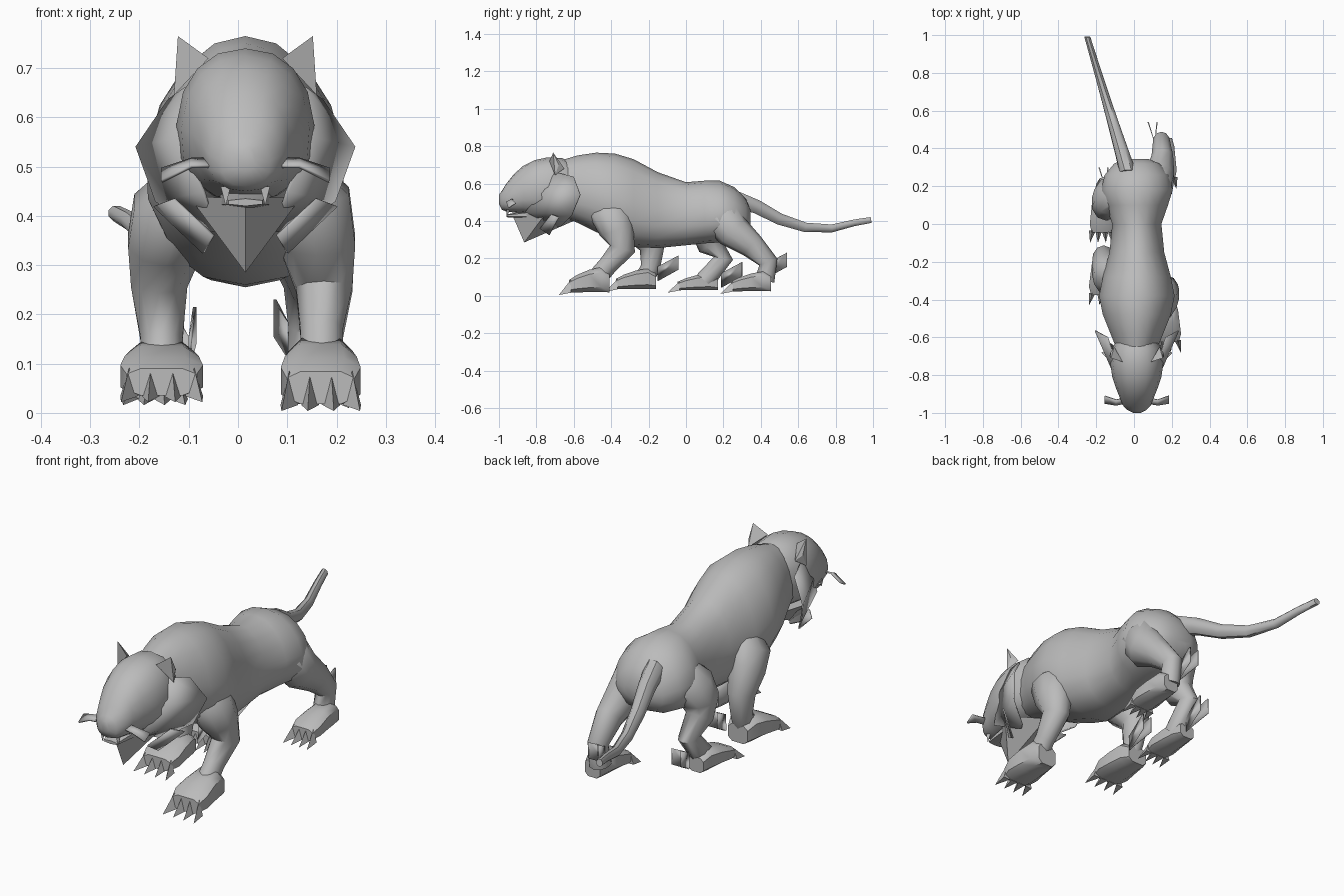
import bpy, bmesh, math
from mathutils import Vector

if "Cube" in bpy.data.objects:
    bpy.data.objects.remove(bpy.data.objects["Cube"])

fur = bpy.data.materials.new("grey_fur")
fur.use_nodes = True
GREY = (0.5, 0.5, 0.5, 1)
fur.diffuse_color = GREY
fur.node_tree.nodes["Principled BSDF"].inputs["Base Color"].default_value = GREY
HEAD_X = 0.015  # centre line of the head


def finish(name, bm, angle):
    """Turn a bmesh into a shaded object."""
    bmesh.ops.recalc_face_normals(bm, faces=bm.faces)
    mesh = bpy.data.meshes.new(name)
    bm.to_mesh(mesh)
    bm.free()
    mesh.materials.append(fur)
    obj = bpy.data.objects.new(name, mesh)
    bpy.context.collection.objects.link(obj)
    bpy.ops.object.select_all(action='DESELECT')
    obj.select_set(True)
    bpy.context.view_layer.objects.active = obj
    bpy.ops.object.shade_smooth_by_angle(angle=math.radians(angle))
    return obj


def hull(name, points):
    """Solid faceted piece wrapped around a few points."""
    bm = bmesh.new()
    verts = [bm.verts.new(p) for p in points]
    bmesh.ops.convex_hull(bm, input=verts)
    finish(name, bm, angle=25)


def strip(name, points):
    """Thin plate running through pairs of points."""
    bm = bmesh.new()
    verts = [bm.verts.new(p) for p in points]
    for a, b, c, d in zip(verts[::2], verts[1::2], verts[2::2], verts[3::2]):
        bm.faces.new((a, b, d, c))
    obj = finish(name, bm, angle=25)
    solid = obj.modifiers.new("Thickness", 'SOLIDIFY')
    solid.thickness = .007
    solid.offset = 0


def both_sides(builder, name, points):
    for side, sign in (("left", 1), ("right", -1)):
        builder(side + "_" + name, [(HEAD_X + sign * x, y, z) for x, y, z in points])


def loft(name, sections, sides=10, upright=False, power=1, turn=.5, egg=0):
    """Skin rings given as (centre, half width, half height); egg narrows the top."""
    bm = bmesh.new()
    rings = []
    centres = [Vector(section[0]) for section in sections]
    for i, (centre, width, height) in enumerate(sections):
        along = centres[min(i + 1, len(centres) - 1)] - centres[max(i - 1, 0)]
        up = Vector((0, 0, 1)) if upright else along.cross(Vector((1, 0, 0))).normalized()
        ring = []
        for k in range(sides):
            angle = math.tau * (k + turn) / sides
            c, s = math.cos(angle), math.sin(angle)
            across = math.copysign(abs(c) ** power, c) * (1 - egg * s) * width
            rise = math.copysign(abs(s) ** power, s) * height
            ring.append(bm.verts.new(centres[i] + Vector((across, 0, 0)) + up * rise))
        rings.append(ring)
    for ring, following in zip(rings, rings[1:]):
        for k in range(sides):
            bm.faces.new((ring[k - 1], ring[k], following[k], following[k - 1]))
    bm.faces.new(rings[0])
    bm.faces.new(rings[-1])
    finish(name, bm, angle=45)


def trunk(name, x, rows, **options):
    """Loft along y from rows of (y, top, bottom, half width)."""
    sections = [((x, y, (top + bottom) / 2), width, (top - bottom) / 2)
                for y, top, bottom, width in rows]
    loft(name, sections, upright=True, **options)


# Torso
trunk("torso", HEAD_X, [
    (-.68, .72, .43, .1), (-.58, .75, .39, .14), (-.48, .765, .34, .18),
    (-.38, .76, .3, .2), (-.28, .73, .26, .18), (-.15, .66, .255, .145),
    (0, .607, .27, .13), (.1, .615, .28, .165), (.18, .615, .285, .19),
    (.26, .58, .3, .17), (.32, .52, .33, .12), (.345, .46, .38, .06)],
    sides=16, power=.92, turn=0, egg=.17)

# Head
trunk("head", HEAD_X, [
    (-.6, .7, .46, .1), (-.66, .735, .44, .13), (-.74, .74, .43, .14),
    (-.81, .725, .43, .13), (-.87, .695, .44, .11), (-.92, .65, .445, .09),
    (-.96, .6, .45, .074), (-.985, .56, .46, .05), (-1, .54, .49, .02)],
    sides=16, power=.88, turn=0, egg=.08)

# Lower jaw and fangs
trunk("lower_jaw", HEAD_X, [(-.82, .46, .41, .06), (-.96, .435, .42, .04)], sides=6)
both_sides(hull, "fang", [(.03, -.96, .46), (.05, -.96, .46), (.04, -.94, .46), (.04, -.96, .42)])

# Ears
both_sides(hull, "ear", [(.075, -.73, .72), (.145, -.7, .645), (.12, -.65, .68),
                         (.137, -.71, .765), (.14, -.68, .7)])

# Cheek ruff, throat tufts and beard
both_sides(strip, "cheek_ruff", [(.12, -.7, .66), (.155, -.6, .635), (.135, -.76, .56),
                                 (.22, -.565, .54), (.085, -.86, .45), (.18, -.61, .43),
                                 (.06, -.7, .37), (.08, -.67, .37)])
both_sides(strip, "throat_tuft", [(.145, -.72, .435), (.185, -.68, .42),
                                  (.065, -.78, .36), (.085, -.73, .325)])
both_sides(hull, "beard", [(0, -.93, .435), (.115, -.75, .44), (0, -.6, .4), (0, -.865, .285)])

# Whisker bundles
both_sides(strip, "whiskers", [(.06, -.95, .5), (.06, -.92, .515), (.11, -.96, .5),
                               (.11, -.93, .515), (.17, -.95, .47), (.17, -.91, .495)])

# Tail, swinging to the right and tapering to its tip
tail_path = [(.27, .515), (.38, .475), (.5, .41), (.64, .365), (.78, .36), (.9, .39), (.99, .405)]
tail = []
for i, (y, z) in enumerate(tail_path):
    radius = .017 + .03 * (1 - i / (len(tail_path) - 1)) ** 1.5
    tail.append(((.05 - .3 * y, y, z), radius, radius))
loft("tail", tail, sides=8)


# Legs, each from inside the body down to the ankle
STANCE = (.07, .12, .145, .16, .155, .155)
GIRTH = (.05, .095, .082, .06, .045, .046)


def leg(name, side, shift, path):
    loft(name + "_leg", [((side * x + shift, y, z), girth, girth * 1.15)
                         for x, girth, (y, z) in zip(STANCE, GIRTH, path)])


leg("front_left", 1, .015, [(-.42, .54), (-.41, .45), (-.37, .35), (-.34, .25), (-.42, .16), (-.48, .09)])
leg("front_right", -1, 0, [(-.32, .52), (-.29, .43), (-.24, .35), (-.18, .26), (-.19, .15), (-.23, .08)])
leg("hind_left", 1, -.01, [(.16, .52), (.19, .43), (.25, .345), (.35, .27), (.44, .18), (.42, .08)])
leg("hind_right", -1, 0, [(.17, .52), (.15, .43), (.11, .345), (.13, .27), (.2, .2), (.1, .08)])


def paw(name, x, heel, base, width, height):
    """Flat-soled foot with four claws at the front."""
    length = .215
    toe = heel - length
    shape = [(0, .75, .6), (.2, 1, .8), (.5, .9, .9), (.8, .7, 1), (1, .5, .85)]
    trunk(name + "_paw", x, [(heel - reach * length, base + tall * height, base, wide * width)
                             for reach, tall, wide in shape], sides=8, power=.6)
    for i in range(4):
        offset = width * (i - 1.5) / 2
        root = Vector((x + offset, toe + .01, base))
        hull(f"{name}_claw_{i + 1}", [
            root - Vector((.018, 0, 0)), root + Vector((.018, 0, 0)),
            root + Vector((0, 0, height / 2)), root + Vector((offset / 4, -.065, -.012))])


paw("front_left", .168, -.41, .016, .085, .14)
paw("front_right", -.155, -.16, .034, .088, .115)
paw("hind_left", .163, .455, .022, .066, .11)
paw("hind_right", -.17, .17, .028, .067, .095)


# Ankle tufts, two upswept blades meeting at the heel
def tuft(name, x, y, z):
    heel = Vector((x, y, z))
    rise = Vector((0, 0, .075))
    outer = heel + Vector((-.035, .11, .06))
    inner = heel + Vector((.012, .11, .06))
    strip(name + "_ankle_tuft", [outer, outer + rise, heel, heel + rise, inner, inner + rise])


tuft("front_right", -.1, -.15, .08)
tuft("hind_left", .11, .43, .095)
tuft("hind_right", -.15, .19, .045)
